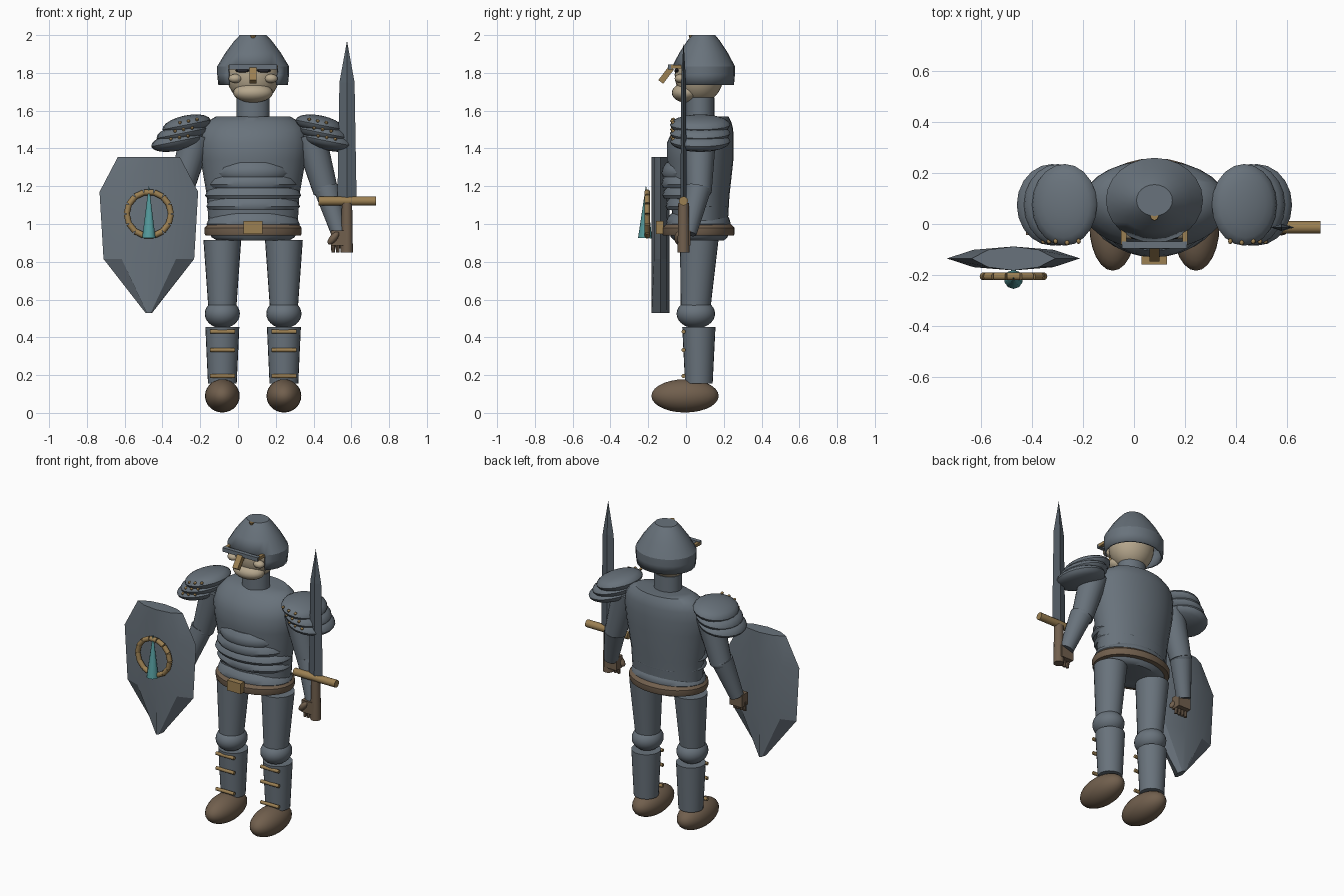
import bpy, bmesh, math
from mathutils import Vector, Matrix

if "Cube" in bpy.data.objects:
    bpy.data.objects.remove(bpy.data.objects["Cube"])

CX, CY = 0.08, 0.075   # body axis


def mat(name, c):
    m = bpy.data.materials.new(name)
    m.diffuse_color = (*c, 1)
    m.use_nodes = True
    m.node_tree.nodes["Principled BSDF"].inputs["Base Color"].default_value = m.diffuse_color
    return m


STEEL = mat("steel", (0.14, 0.17, 0.20))
DARK = mat("dark_steel", (0.095, 0.12, 0.145))
BRASS = mat("brass", (0.33, 0.215, 0.085))
LEATHER = mat("leather", (0.165, 0.115, 0.075))
SKIN = mat("skin", (0.47, 0.39, 0.27))
TEAL = mat("teal", (0.09, 0.33, 0.34))
BLACK = mat("eye_black", (0.02, 0.02, 0.025))


def finish(name, bm, m, angle=40):
    bmesh.ops.recalc_face_normals(bm, faces=bm.faces)
    me = bpy.data.meshes.new(name)
    bm.to_mesh(me)
    bm.free()
    me.materials.append(m)
    ob = bpy.data.objects.new(name, me)
    bpy.context.collection.objects.link(ob)
    if angle:
        bpy.ops.object.select_all(action='DESELECT')
        ob.select_set(True)
        bpy.context.view_layer.objects.active = ob
        bpy.ops.object.shade_smooth_by_angle(angle=math.radians(angle))
    return ob


def ball(name, c, r, m, tilt=0, seg=24, rings=14):
    bm = bmesh.new()
    M = Matrix.Translation(c) @ Matrix.Rotation(tilt, 4, 'Y') @ Matrix.Diagonal((*r, 1))
    bmesh.ops.create_uvsphere(bm, u_segments=seg, v_segments=rings, radius=1, matrix=M)
    return finish(name, bm, m)


def box(name, c, s, m, tilt_x=0):
    bm = bmesh.new()
    M = Matrix.Translation(c) @ Matrix.Rotation(tilt_x, 4, 'X') @ Matrix.Diagonal((*s, 1))
    bmesh.ops.create_cube(bm, size=1, matrix=M)
    return finish(name, bm, m, 0)


def limb(name, a, b, r0, r1, m, seg=20):
    a, b = Vector(a), Vector(b)
    bm = bmesh.new()
    q = (b - a).to_track_quat('Z', 'Y').to_matrix().to_4x4()
    bmesh.ops.create_cone(bm, cap_ends=True, segments=seg, radius1=r0, radius2=r1,
                          depth=(b - a).length, matrix=Matrix.Translation((a + b) / 2) @ q)
    return finish(name, bm, m)


def lathe(name, rings, m, seg=28, x=CX):
    """Stack of elliptical rings: (z, rx, ry, centre y)."""
    bm = bmesh.new()
    loops = []
    for z, rx, ry, cy in rings:
        loops.append([bm.verts.new((x + rx * math.sin(2 * math.pi * i / seg),
                                    cy - ry * math.cos(2 * math.pi * i / seg), z)) for i in range(seg)])
    for lo, hi in zip(loops, loops[1:]):
        for i in range(seg):
            j = (i + 1) % seg
            bm.faces.new((lo[i], lo[j], hi[j], hi[i]))
    bm.faces.new(loops[0])
    bm.faces.new(loops[-1])
    return finish(name, bm, m)


# Torso, neck and pelvis
lathe("torso", [(0.98, 0.235, 0.145, CY), (1.15, 0.245, 0.155, CY), (1.34, 0.278, 0.176, CY),
                (1.43, 0.288, 0.176, CY), (1.50, 0.275, 0.16, 0.09), (1.54, 0.245, 0.135, 0.105),
                (1.57, 0.195, 0.11, 0.115)], STEEL)
lathe("neck", [(1.54, 0.088, 0.075, CY), (1.67, 0.088, 0.075, CY)], STEEL)
lathe("pelvis", [(0.912, 0.19, 0.13, 0.07), (0.93, 0.22, 0.15, 0.07), (0.98, 0.24, 0.17, 0.07)], STEEL)

# Overlapping belly plates
for i, (zb, zt, rx, ry, cy) in enumerate([(1.25, 1.325, 0.205, 0.155, 0.025), (1.19, 1.265, 0.235, 0.17, 0.04),
                                          (1.135, 1.20, 0.255, 0.175, 0.05), (1.075, 1.145, 0.248, 0.168, 0.06),
                                          (0.98, 1.055, 0.247, 0.172, 0.065)]):
    h = zt - zb
    lathe(f"belly_plate_{i+1}", [(zb, rx * .95, ry * .95, cy), (zb + h * .25, rx, ry, cy),
                                 (zb + h * .65, rx * .95, ry * .96, cy), (zt, rx * .8, ry * .84, cy)], STEEL)

# Belt with buckle
lathe("belt", [(0.94, 0.252, 0.188, 0.066), (0.95, 0.257, 0.192, 0.066), (0.98, 0.257, 0.192, 0.066),
               (1.005, 0.235, 0.165, 0.066)], LEATHER)
box("belt_buckle", (CX, -0.138, 0.982), (0.10, 0.04, 0.068), BRASS)

# Head
ball("head", (CX, 0.07, 1.79), (0.14, 0.13, 0.15), SKIN)
ball("jaw", (CX, 0.0, 1.695), (0.105, 0.075, 0.052), SKIN)
for s, n in ((-1, "left"), (1, "right")):
    ball(f"cheek_{n}", (CX + s * 0.095, -0.03, 1.77), (0.036, 0.03, 0.024), SKIN, seg=14, rings=8)
    ball(f"eye_{n}", (CX + s * 0.055, -0.05, 1.812), (0.04, 0.012, 0.011), BLACK, seg=12, rings=6)
box("visor_bar", (CX, -0.082, 1.832), (0.255, 0.026, 0.026), STEEL)
for s, n in ((-1, "left"), (1, "right")):
    box(f"visor_hinge_{n}", (CX + s * 0.12, -0.05, 1.832), (0.02, 0.06, 0.02), BRASS)
box("nasal_bar", (CX, -0.105, 1.79), (0.038, 0.032, 0.095), BRASS, -0.65)

# Helmet: faceted dome with a cheek and neck band open over the face
bm = bmesh.new()
SEG = 24
prev = None
for z, k in ((1.735, 0.97), (1.79, 1.0), (1.835, 1.0), (1.91, 0.76), (1.97, 0.52), (2.0, 0.37)):
    ring = [bm.verts.new((CX + 0.19 * k * math.sin(2 * math.pi * i / SEG),
                          0.093 - 0.166 * k * math.cos(2 * math.pi * i / SEG), z)) for i in range(SEG)]
    if prev:
        for i in range(SEG):
            if z < 1.84 and (i < 3 or i >= SEG - 3):
                continue
            j = (i + 1) % SEG
            bm.faces.new((prev[i], prev[j], ring[j], ring[i]))
    prev = ring
bm.faces.new(prev)
bmesh.ops.delete(bm, geom=[v for v in bm.verts if not v.link_faces], context='VERTS')
helmet = finish("helmet", bm, STEEL, 25)
sol = helmet.modifiers.new("thickness", 'SOLIDIFY')
sol.thickness = 0.012
limb("helmet_stud", (CX, 0.03, 1.97), (CX, 0.03, 2.0), 0.008, 0.016, BRASS, 8)

# Paired limbs
for s, n in ((-1, "left"), (1, "right")):
    def P(dx, y, z):
        return (CX + s * dx, y, z)

    # Leg
    x = CX + s * 0.163
    lathe(f"thigh_{n}", [(0.54, 0.073, 0.078, 0.05), (0.915, 0.1, 0.102, 0.07)], STEEL, 24, x)
    ball(f"knee_{n}", (x, 0.052, 0.525), (0.093, 0.102, 0.077), STEEL)
    lathe(f"greave_{n}", [(0.155, 0.076, 0.073, 0.068), (0.455, 0.09, 0.088, 0.068)], STEEL, 24, x)
    for k, z in enumerate((0.43, 0.333, 0.195)):
        limb(f"greave_strap_{n}_{k+1}", (x - 0.066, -0.013, z), (x + 0.066, -0.013, z), 0.011, 0.011, BRASS, 10)
    ball(f"boot_{n}", (x, -0.005, 0.09), (0.092, 0.178, 0.088), LEATHER)

    # Arm
    limb(f"upper_arm_{n}", P(0.30, 0.075, 1.47), P(0.385, 0.07, 1.17), 0.085, 0.066, STEEL)
    ball(f"elbow_{n}", P(0.385, 0.068, 1.18), (0.068, 0.068, 0.05), STEEL)
    limb(f"forearm_{n}", P(0.388, 0.066, 1.19), P(0.458, 0.012, 0.95), 0.068, 0.044, STEEL)

    # Gauntlet with thumb and fingers
    box(f"palm_{n}", P(0.458, -0.01, 0.925), (0.09, 0.065, 0.08), LEATHER)
    ball(f"thumb_{n}", P(0.425, -0.04, 0.925), (0.02, 0.022, 0.042), LEATHER, s * 0.7, 12, 8)
    for k in range(4):
        fx = 0.424 + k * 0.024
        limb(f"finger_{n}_{k+1}", P(fx, -0.015, 0.91), P(fx, -0.02, 0.85), 0.012, 0.01, LEATHER, 8)

    # Shoulder guard of three tilted plates, riveted at the front
    for k, (dx, z, rx) in enumerate(((0.40, 1.408 + 0.03, 0.142), (0.378, 1.48, 0.136), (0.352, 1.525, 0.13))):
        tilt = s * 0.2
        ball(f"shoulder_plate_{n}_{3-k}", P(dx, CY, z), (rx, 0.16, 0.05), STEEL, tilt, 20, 10)
        for j in range(3):
            o = (j - 1) * 0.045
            ball(f"shoulder_rivet_{n}_{3-k}_{j+1}",
                 P(dx + o - 0.01, CY - 0.148 + abs(o) * 0.12, z + 0.02 - o * 0.2),
                 (0.009, 0.011, 0.009), BRASS, 0, 8, 6)

# Sword
SX, SY = 0.577, -0.013
bm = bmesh.new()
rows = [[bm.verts.new((SX + a * w, SY + b * t, z)) for a, b in ((-1, 0), (0, -1), (1, 0), (0, 1))]
        for z, w, t in ((1.12, 0.051, 0.016), (1.75, 0.04, 0.013))]
tip = bm.verts.new((SX, SY, 1.97))
for i in range(4):
    j = (i + 1) % 4
    bm.faces.new((rows[0][i], rows[0][j], rows[1][j], rows[1][i]))
    bm.faces.new((rows[1][i], rows[1][j], tip))
bm.faces.new(rows[0])
finish("sword_blade", bm, DARK, 0)
limb("sword_crossguard", (0.425, SY, 1.122), (0.73, SY, 1.122), 0.024, 0.024, BRASS, 12)
limb("sword_grip", (SX, SY, 1.11), (SX, SY, 0.85), 0.028, 0.032, LEATHER, 14)

# Shield: outline rows with a lens-shaped cross-section
HX, HY = -0.472, -0.135
cross = [(-1, 0), (-0.6, -0.034), (0, -0.047), (0.6, -0.034), (1, 0), (0.6, 0.034), (0, 0.047), (-0.6, 0.034)]
bm = bmesh.new()
rows = []
for z, hw in ((0.53, 0.018), (0.815, 0.24), (1.17, 0.261), (1.355, 0.164)):
    rows.append([bm.verts.new((HX + u * hw, HY + v, z)) for u, v in cross])
for lo, hi in zip(rows, rows[1:]):
    for i in range(8):
        j = (i + 1) % 8
        bm.faces.new((lo[i], lo[j], hi[j], hi[i]))
bm.faces.new(rows[0])
bm.faces.new(rows[-1])
finish("shield", bm, STEEL, 22)

# Shield emblem: beaded ring and a spike
N = 14
for i in range(N):
    a0, a1 = (2 * math.pi * (i + d) / N for d in (0.02, 0.98))
    limb(f"ring_bead_{i+1}", (HX + 0.117 * math.cos(a0), -0.205, 1.053 + 0.117 * math.sin(a0)),
         (HX + 0.117 * math.cos(a1), -0.205, 1.053 + 0.117 * math.sin(a1)), 0.016, 0.016, BRASS, 10)
limb("shield_spike", (HX, -0.217, 0.925), (HX, -0.212, 1.2), 0.037, 0.001, TEAL, 10)
